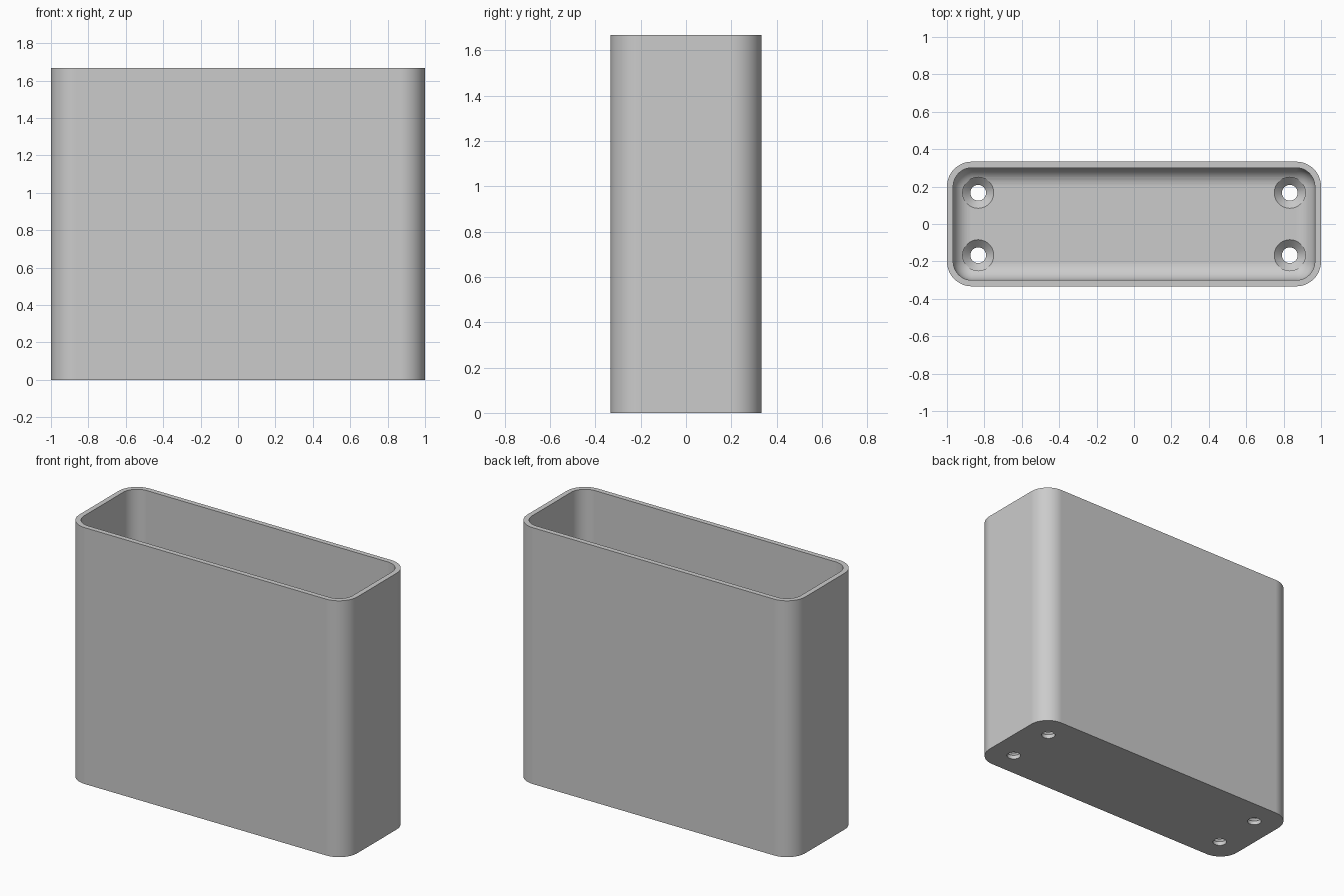
import bpy, bmesh
from math import pi, sin, cos

cube = bpy.data.objects.get("Cube")
if cube:
    bpy.data.objects.remove(cube, do_unlink=True)

HALF_X, HALF_Y, HEIGHT = 1.0, 1 / 3, 5 / 3
CORNER, WALL, FLOOR, FILLET = 0.133, 0.033, 0.067, 0.1
STEPS = 12

grey = bpy.data.materials.new("light_grey")
grey.use_nodes = True
COLOUR = (0.6, 0.6, 0.6, 1)
grey.diffuse_color = COLOUR
grey.node_tree.nodes["Principled BSDF"].inputs["Base Color"].default_value = COLOUR


def ring(bm, inset, z):
    """Rounded rectangle, shrunk by inset, at height z."""
    r = max(CORNER - inset, 0)
    cx, cy = HALF_X - CORNER, HALF_Y - CORNER
    verts = []
    for q, (sx, sy) in enumerate([(1, 1), (-1, 1), (-1, -1), (1, -1)]):
        for i in range(STEPS + 1):
            a = (q + i / STEPS) * pi / 2
            verts.append(bm.verts.new((sx * cx + r * cos(a), sy * cy + r * sin(a), z)))
    return verts


def skin(bm, rings):
    """Join successive rings and cap both ends."""
    for lo, hi in zip(rings, rings[1:]):
        n = len(lo)
        for i in range(n):
            j = (i + 1) % n
            bm.faces.new((lo[i], lo[j], hi[j], hi[i]))
    bm.faces.new(rings[0][::-1])
    bm.faces.new(rings[-1])
    bmesh.ops.remove_doubles(bm, verts=bm.verts, dist=0.0005)
    bmesh.ops.recalc_face_normals(bm, faces=bm.faces)


def finish(bm, name):
    mesh = bpy.data.meshes.new(name)
    bm.to_mesh(mesh)
    bm.free()
    mesh.materials.append(grey)
    obj = bpy.data.objects.new(name, mesh)
    bpy.context.collection.objects.link(obj)
    return obj


# Open container: outer wall, rim, inner wall, rounded floor edge
bm = bmesh.new()
rings = [ring(bm, 0, 0), ring(bm, 0, HEIGHT), ring(bm, WALL, HEIGHT)]
for i in range(STEPS + 1):
    a = i / STEPS * pi / 2
    rings.append(ring(bm, WALL + FILLET * (1 - cos(a)), FLOOR + FILLET * (1 - sin(a))))
skin(bm, rings)
container = finish(bm, "container")

# Countersunk screw holes, one near each corner of the floor
HOLE, SINK = 0.042, 0.083
bm = bmesh.new()
for x in (-0.833, 0.833):
    for y in (-0.167, 0.167):
        part = bmesh.new()
        levels = [(HOLE, -0.05), (HOLE, FLOOR - SINK + HOLE), (SINK, FLOOR), (SINK, FLOOR + 0.1)]
        skin(part, [[part.verts.new((x + r * cos(k * pi / 24), y + r * sin(k * pi / 24), z))
                     for k in range(48)] for r, z in levels])
        temp = bpy.data.meshes.new("hole")
        part.to_mesh(temp)
        part.free()
        bm.from_mesh(temp)
        bpy.data.meshes.remove(temp)
cutter = finish(bm, "screw_hole_cutter")
cutter.hide_render = True

cut = container.modifiers.new("screw_holes", "BOOLEAN")
cut.operation = "DIFFERENCE"
cut.solver = "EXACT"
cut.object = cutter
bpy.ops.object.select_all(action="DESELECT")
container.select_set(True)
bpy.context.view_layer.objects.active = container
bpy.ops.object.modifier_apply(modifier=cut.name)
bpy.data.objects.remove(cutter, do_unlink=True)

# Smooth curves, crisp rims and flat walls
bpy.ops.object.shade_smooth_by_angle(angle=pi / 6)
container.modifiers.new("flat_walls", "WEIGHTED_NORMAL").keep_sharp = True
